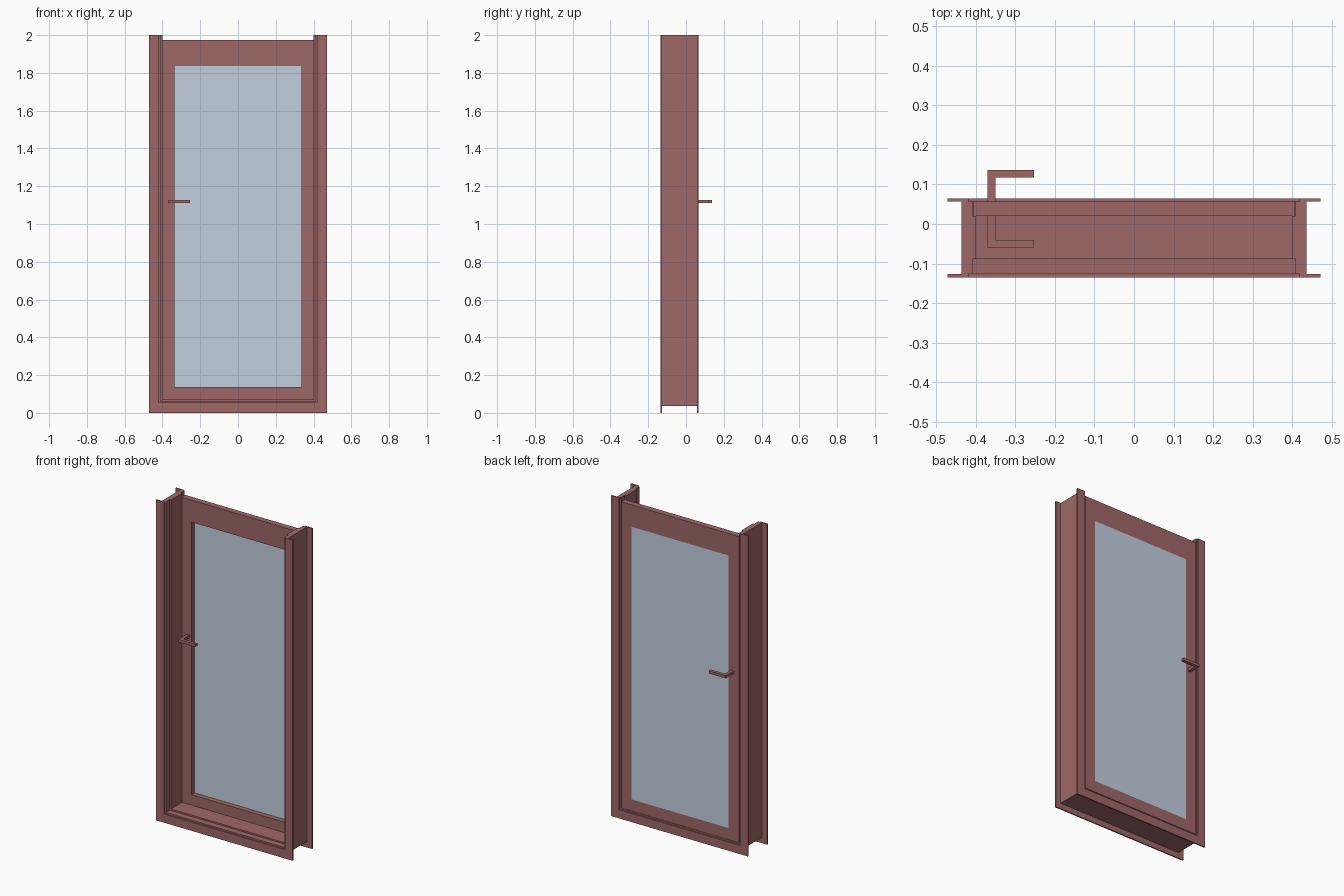
import bpy, bmesh

if "Cube" in bpy.data.objects:
    bpy.data.objects.remove(bpy.data.objects["Cube"])

TOP = 2.0


def material(name, color):
    m = bpy.data.materials.new(name)
    m.diffuse_color = (*color, 1)
    m.use_nodes = True
    m.node_tree.nodes["Principled BSDF"].inputs["Base Color"].default_value = m.diffuse_color
    return m


wood = material("red_wood", (0.35, 0.14, 0.138))
glass = material("pale_glass", (0.55, 0.63, 0.74))


def prism(name, faces2d, y0, y1, mat):
    """Extrude polygons drawn in the XZ plane from y0 to y1."""
    bm = bmesh.new()
    for poly in faces2d:
        bm.faces.new([bm.verts.new((x, y0, z)) for x, z in poly])
    bmesh.ops.remove_doubles(bm, verts=bm.verts[:], dist=1e-5)
    ext = bmesh.ops.extrude_face_region(bm, geom=bm.faces[:], use_keep_orig=True)
    moved = [g for g in ext["geom"] if isinstance(g, bmesh.types.BMVert)]
    bmesh.ops.translate(bm, verts=moved, vec=(0, y1 - y0, 0))
    bmesh.ops.recalc_face_normals(bm, faces=bm.faces[:])
    me = bpy.data.meshes.new(name)
    bm.to_mesh(me)
    bm.free()
    me.materials.append(mat)
    ob = bpy.data.objects.new(name, me)
    bpy.context.collection.objects.link(ob)
    return ob


def corners(x, z0, z1):
    return [(-x, z1), (-x, z0), (x, z0), (x, z1)]


def border(outer, inner, closed):
    """Mitred strips between two rectangles; left open at the top for a U."""
    n = 4 if closed else 3
    return [[outer[i], outer[(i + 1) % 4], inner[(i + 1) % 4], inner[i]]
            for i in range(n)]


def u_frame(name, x_out, x_in, y0, y1):
    # z follows the same margins as x, measured from the casing's outer edge
    outer = corners(x_out, 0.472 - x_out, TOP)
    inner = corners(x_in, 0.472 - x_in, TOP)
    return prism(name, border(outer, inner, False), y0, y1, wood)


# Surround: lining, door stop and a casing on each face
u_frame("jamb", 0.436, 0.409, -0.127, 0.057)
u_frame("door_stop", 0.409, 0.400, -0.089, 0.020)
u_frame("front_casing", 0.472, 0.418, -0.135, -0.127)
u_frame("back_casing", 0.472, 0.418, 0.057, 0.065)

# Door leaf with its pane near the back face
opening = corners(0.335, 0.137, 1.838)
prism("door_leaf", border(corners(0.407, 0.065, 1.975), opening, True),
      0.020, 0.057, wood)
prism("glass_pane", [opening], 0.051, 0.057, glass)

# L-shaped lever handles on both sides
for name, y_door, s in (("back_handle", 0.057, 1), ("front_handle", 0.020, -1)):
    tip = y_door + s * 0.080
    bend = tip - s * 0.020
    plan = [[(-0.370, y_door), (-0.350, y_door), (-0.350, bend), (-0.370, bend)],
            [(-0.370, bend), (-0.350, bend), (-0.350, tip), (-0.370, tip)],
            [(-0.350, bend), (-0.253, bend), (-0.253, tip), (-0.350, tip)]]
    handle = prism(name, plan, 1.111, 1.128, wood)
    # drawn as a plan, so swap y and z to lay it flat
    for v in handle.data.vertices:
        v.co.y, v.co.z = v.co.z, v.co.y
    handle.data.flip_normals()
